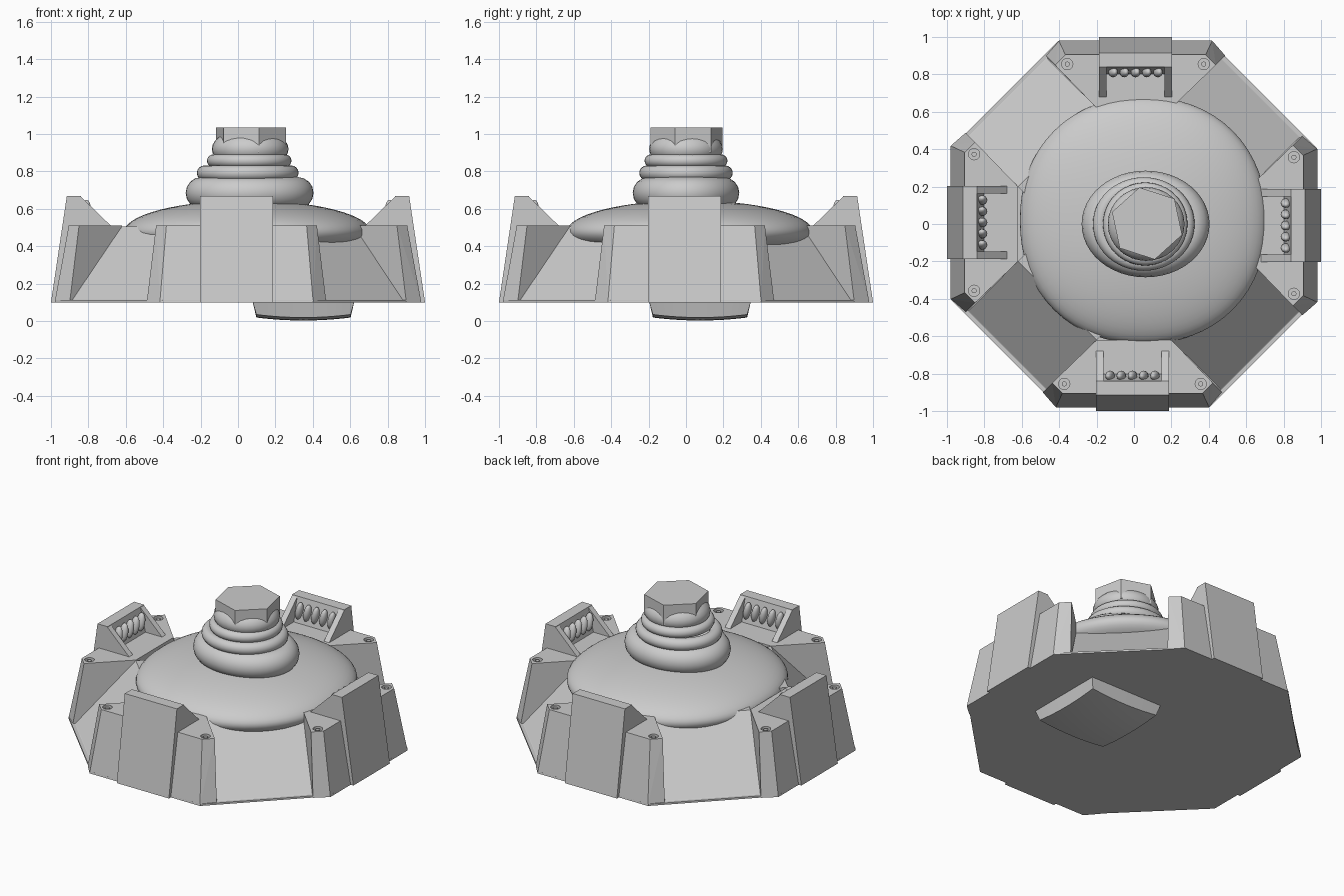
import bpy, bmesh, math
from mathutils import Matrix, Vector

if "Cube" in bpy.data.objects:
    bpy.data.objects.remove(bpy.data.objects["Cube"])

grey = bpy.data.materials.new("plain_grey")
grey.use_nodes = True
grey.diffuse_color = (0.6, 0.6, 0.6, 1)
grey.node_tree.nodes["Principled BSDF"].inputs["Base Color"].default_value = (0.6, 0.6, 0.6, 1)


def finish(name, bm, turn=0.0, smooth=False):
    """Turn a bmesh into an object, rotated about the vertical axis."""
    bmesh.ops.rotate(bm, verts=bm.verts, cent=(0, 0, 0), matrix=Matrix.Rotation(turn, 3, 'Z'))
    bmesh.ops.recalc_face_normals(bm, faces=bm.faces)
    for f in bm.faces:
        f.smooth = smooth
    mesh = bpy.data.meshes.new(name)
    bm.to_mesh(mesh)
    bm.free()
    mesh.materials.append(grey)
    obj = bpy.data.objects.new(name, mesh)
    bpy.context.collection.objects.link(obj)
    return obj


def add_hull(bm, points):
    verts = [bm.verts.new(p) for p in points]
    bmesh.ops.convex_hull(bm, input=verts)
    bmesh.ops.dissolve_limit(bm, angle_limit=0.01, verts=bm.verts, edges=bm.edges)


def add_prism(bm, profile, x0, x1):
    """Extrude a (y, z) profile along x."""
    face = bm.faces.new([bm.verts.new((x0, y, z)) for y, z in profile])
    out = bmesh.ops.extrude_face_region(bm, geom=[face])
    moved = [g for g in out["geom"] if isinstance(g, bmesh.types.BMVert)]
    bmesh.ops.translate(bm, verts=moved, vec=(x1 - x0, 0, 0))


def add_ball(bm, centre, radii, tilt=0.0, seg=32):
    m = (Matrix.Translation(centre) @ Matrix.Rotation(tilt, 4, 'Y')
         @ Matrix.Diagonal((*radii, 1)))
    return bmesh.ops.create_uvsphere(bm, u_segments=seg, v_segments=seg // 2, radius=1, matrix=m)


def add_cylinder(bm, centre, radius, height, seg):
    bmesh.ops.create_cone(bm, cap_ends=True, segments=seg, radius1=radius, radius2=radius,
                          depth=height, matrix=Matrix.Translation(centre))


# Octagonal floor plate
bm = bmesh.new()
add_hull(bm, [(sx * a, sy * b, z) for sx in (-1, 1) for sy in (-1, 1)
              for a, b in ((0.405, 0.978), (0.978, 0.405)) for z in (0.1, 0.112)])
finish("floor_plate", bm)

SHIFT = 0.008
for k in range(4):
    turn = k * math.pi / 2

    # Sloping ramp on the diagonal
    bm = bmesh.new()
    add_prism(bm, [(0, 0.1), (0.976, 0.1), (0.953, 0.115), (0.58, 0.506), (0, 0.506)], -0.298, 0.298)
    finish(f"ramp_{k}", bm, turn + math.pi / 4)

    # Corner pillar with leaning outer face
    bm = bmesh.new()
    half = [(0.41, 0.98, 0.1), (0.48, 0.90, 0.1), (0.2, 0.62, 0.1),
            (0.375, 0.905, 0.51), (0.43, 0.85, 0.51), (0.2, 0.62, 0.51)]
    add_hull(bm, [(s * x + SHIFT * (y > 0.7), y, z) for s in (-1, 1) for x, y, z in half])
    pillar = finish(f"pillar_{k}", bm, turn)

    # Bolt holes sunk in the pillar top
    cutter_bm, pin_bm = bmesh.new(), bmesh.new()
    for s in (-1, 1):
        at = Vector((s * 0.365 + SHIFT, 0.855, 0.51))
        add_cylinder(cutter_bm, at, 0.03, 0.06, 20)
        add_cylinder(pin_bm, at - Vector((0, 0, 0.02)), 0.015, 0.03, 6)
    cutter = finish("hole_cutter", cutter_bm, turn)
    cutter.hide_render = True
    finish(f"bolt_pins_{k}", pin_bm, turn)
    mod = pillar.modifiers.new("holes", 'BOOLEAN')
    mod.object, mod.operation, mod.solver = cutter, 'DIFFERENCE', 'EXACT'
    bpy.context.view_layer.objects.active = pillar
    bpy.ops.object.modifier_apply(modifier=mod.name)
    bpy.data.objects.remove(cutter)

    # Raised buttress with two cheeks around a recess
    bm = bmesh.new()
    add_prism(bm, [(1.0, 0.1), (0.915, 0.67), (0.84, 0.67), (0.80, 0.5), (0.80, 0.1)],
              SHIFT - 0.194, SHIFT + 0.194)
    for s in (-1, 1):
        add_prism(bm, [(0.845, 0.67), (0.68, 0.51), (0.68, 0.5), (0.845, 0.5)],
                  SHIFT + s * 0.155, SHIFT + s * 0.194)
    finish(f"buttress_{k}", bm, turn)

    # Row of slanted vents inside the recess
    bm = bmesh.new()
    for i in range(-2, 3):
        add_ball(bm, (SHIFT + i * 0.06, 0.812, 0.59), (0.023, 0.028, 0.06), 0.2, 16)
    finish(f"vents_{k}", bm, turn, True)

# Flattened dome, slightly squared in plan
bm = bmesh.new()
add_ball(bm, (0, 0, 0), (1, 1, 1), seg=64)
for v in bm.verts:
    r = math.hypot(v.co.x, v.co.y)
    if r > 1e-5:
        c, s = abs(v.co.x) / r, abs(v.co.y) / r
        grow = (c ** 2.15 + s ** 2.15) ** (-1 / 2.15)
        v.co.x *= grow
        v.co.y *= grow
    v.co = Vector((0.05 + v.co.x * 0.66, 0.02 + v.co.y * 0.66, 0.475 + v.co.z * 0.17))
finish("dome", bm, smooth=True)

# Stacked oval neck rings: centre x, height, radius x, radius y, thickness
rings = [(0.062, 0.685, 0.342, 0.285, 0.085),
         (0.052, 0.792, 0.272, 0.25, 0.04),
         (0.06, 0.857, 0.226, 0.222, 0.034)]
for n, (cx, cz, rx, ry, t) in enumerate(rings):
    bm = bmesh.new()
    count, sides = 48, 16
    loops = []
    for i in range(count):
        a = 2 * math.pi * i / count
        loop = []
        for j in range(sides):
            b = 2 * math.pi * j / sides
            d = t * (math.cos(b) - 1)
            loop.append(bm.verts.new((cx + (rx + d) * math.cos(a), (ry + d) * math.sin(a),
                                      cz + t * math.sin(b))))
        loops.append(loop)
    for i in range(count):
        p, q = loops[i], loops[(i + 1) % count]
        for j in range(sides):
            bm.faces.new((p[j], q[j], q[(j + 1) % sides], p[(j + 1) % sides]))
    finish(f"neck_ring_{n}", bm, smooth=True)

# Ball bulging through the sides of a six-sided cap
bm = bmesh.new()
add_ball(bm, (0.065, 0, 0.92), (0.205, 0.197, 0.11))
finish("cap_ball", bm, smooth=True)
bm = bmesh.new()
add_cylinder(bm, (0, 0, 0.9675), 0.197, 0.135, 6)
bmesh.ops.rotate(bm, verts=bm.verts, cent=(0, 0, 0), matrix=Matrix.Rotation(math.radians(12), 3, 'Z'))
bmesh.ops.translate(bm, verts=bm.verts, vec=(0.07, 0.003, 0))
finish("hex_cap", bm)

# Square pillow foot under the floor
bm = bmesh.new()
bmesh.ops.create_grid(bm, x_segments=12, y_segments=12, size=1)
rim = [e for e in bm.edges if e.is_boundary]
out = bmesh.ops.extrude_edge_only(bm, edges=rim)
skirt = {g for g in out["geom"] if isinstance(g, bmesh.types.BMVert)}
for v in bm.verts:
    u, w = v.co.x, v.co.y
    size, z = (0.272, 0.105) if v in skirt else (0.252, 0.003 + 0.016 * (u * u + w * w))
    v.co = Vector((0.35 + u * size, 0.075 + w * size, z))
foot = finish("foot", bm, smooth=True)
bpy.ops.object.select_all(action='DESELECT')
foot.select_set(True)
bpy.context.view_layer.objects.active = foot
bpy.ops.object.shade_smooth_by_angle(angle=math.radians(30))
